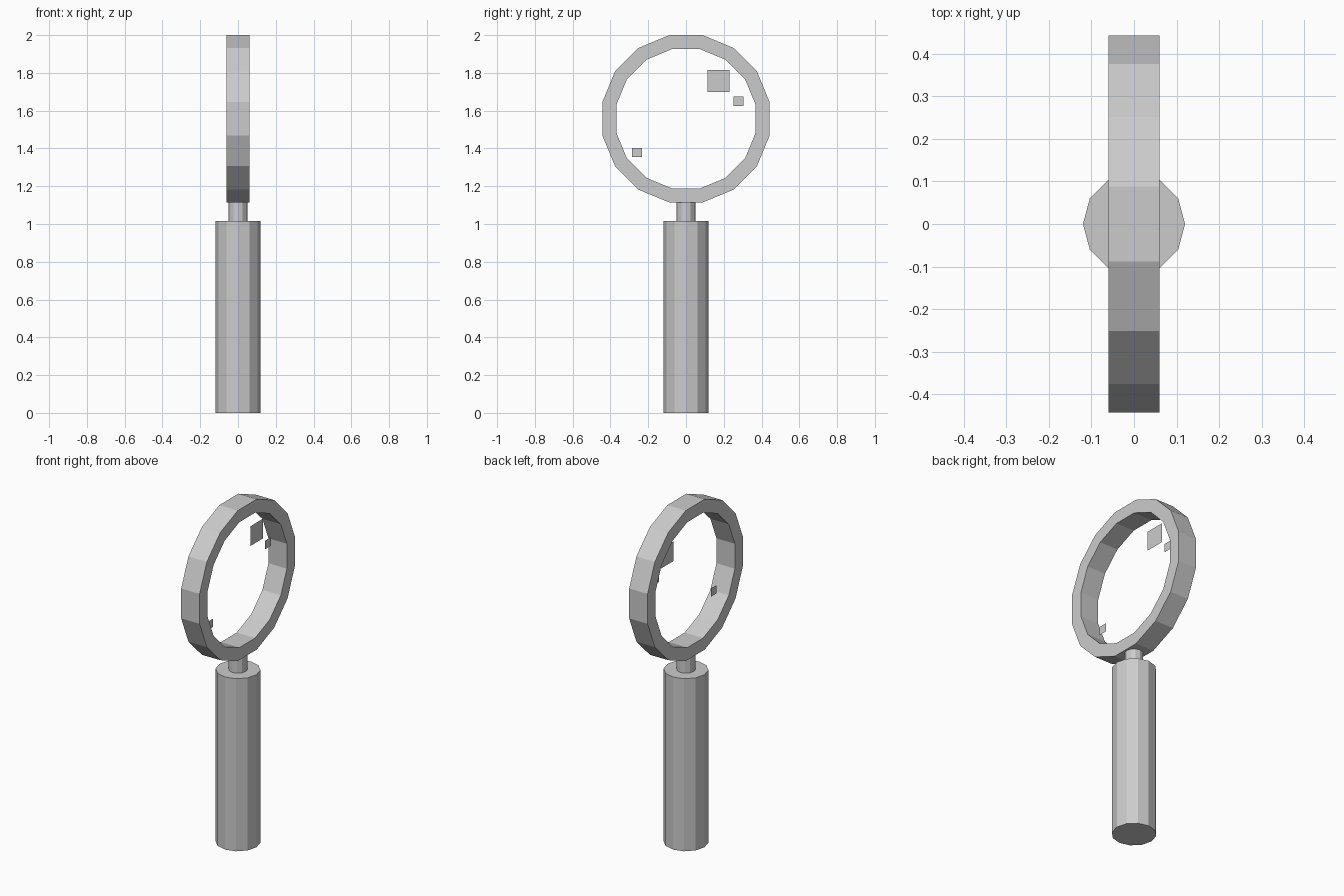
import bpy, bmesh, math

if "Cube" in bpy.data.objects:
    bpy.data.objects.remove(bpy.data.objects["Cube"])

def finish(name, bm):
    mesh = bpy.data.meshes.new(name)
    bm.to_mesh(mesh)
    bm.free()
    obj = bpy.data.objects.new(name, mesh)
    bpy.context.collection.objects.link(obj)
    return obj

def prism(name, radius, z0, z1, sides=12):
    bpy.ops.mesh.primitive_cylinder_add(vertices=sides, radius=radius, depth=z1 - z0,
                                        location=(0, 0, (z0 + z1) / 2))
    bpy.context.object.name = name

# Handle and neck
prism("handle", 0.12, 0, 1.016)
prism("neck", 0.05, 1.016, 1.116)

# Lens frame: rectangular section swept around 16 flat sides
N, CZ = 16, 1.557
flat = math.cos(math.pi / N)
section = [(-0.06, 0.443), (0.06, 0.443), (0.06, 0.369), (-0.06, 0.369)]
bm = bmesh.new()
loops = []
for i in range(N):
    a = 2 * math.pi * (i + 0.5) / N
    loops.append([bm.verts.new((x, r / flat * math.cos(a), CZ + r / flat * math.sin(a)))
                  for x, r in section])
for i in range(N):
    p, q = loops[i], loops[(i + 1) % N]
    for j in range(4):
        k = (j + 1) % 4
        bm.faces.new((p[j], p[k], q[k], q[j]))
bmesh.ops.recalc_face_normals(bm, faces=bm.faces)
finish("lens_frame", bm)

# Square glints floating in the lens plane
def glint(name, y0, y1, z0, z1):
    bm = bmesh.new()
    bm.faces.new([bm.verts.new((0, y, z)) for y, z in
                  ((y0, z0), (y1, z0), (y1, z1), (y0, z1))])
    finish(name, bm)

glint("glint_large", 0.114, 0.231, 1.698, 1.814)
glint("glint_small_upper", 0.252, 0.305, 1.626, 1.676)
glint("glint_small_lower", -0.286, -0.233, 1.354, 1.403)
